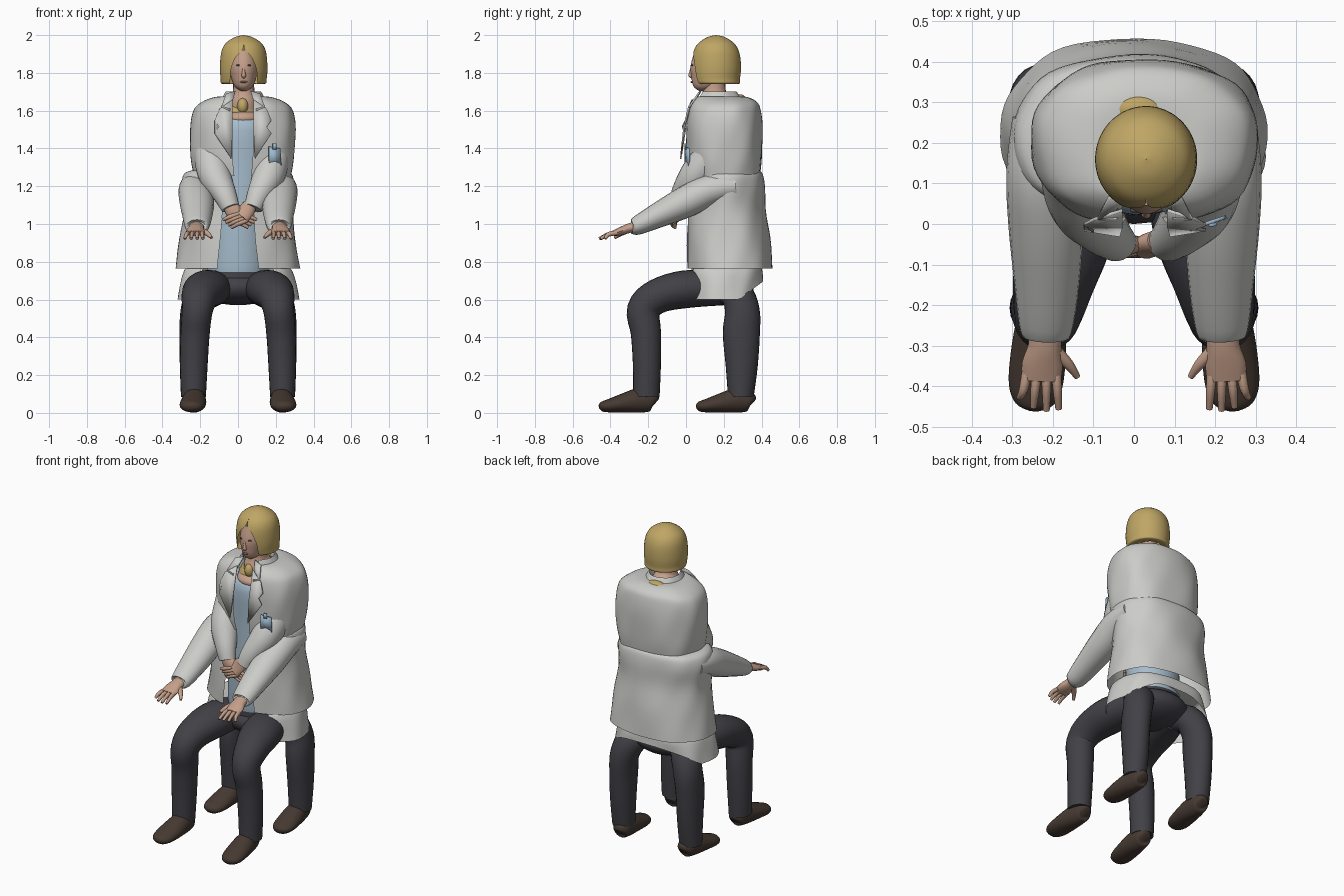
import bpy, bmesh, math
from mathutils import Vector as V


def mat(name, r, g, b):
    m = bpy.data.materials.new(name)
    m.diffuse_color = (r, g, b, 1)
    return m


COAT = mat("coat_white", .60, .60, .58)
BLUE = mat("shirt_blue", .38, .50, .60)
TROUSER = mat("trouser_charcoal", .052, .052, .062)
HAIR = mat("hair_blond", .52, .38, .13)
SKIN = mat("skin", .56, .35, .255)
SHOE = mat("shoe_brown", .062, .042, .032)
DARK = mat("eye_dark", .10, .08, .07)
LIP = mat("lip", .38, .20, .16)
BADGE = mat("badge_blue", .34, .48, .60)


def finish(name, bm, m, angle=50):
    bmesh.ops.remove_doubles(bm, verts=bm.verts, dist=.0004)
    bmesh.ops.recalc_face_normals(bm, faces=bm.faces)
    me = bpy.data.meshes.new(name)
    bm.to_mesh(me)
    bm.free()
    me.materials.append(m)
    ob = bpy.data.objects.new(name, me)
    bpy.context.collection.objects.link(ob)
    bpy.context.view_layer.objects.active = ob
    bpy.ops.object.select_all(action='DESELECT')
    ob.select_set(True)
    bpy.ops.object.shade_smooth_by_angle(angle=math.radians(angle))
    return ob


def spline(rows, k):
    """Catmull-Rom interpolation of rows of numbers."""
    out, n = [], len(rows)
    for i in range(n - 1):
        a, b, c, d = rows[max(i - 1, 0)], rows[i], rows[i + 1], rows[min(i + 2, n - 1)]
        for j in range(k):
            t = j / k
            out.append([.5 * (2 * q + (r - p) * t + (2 * p - 5 * q + 4 * r - s) * t * t
                              + (3 * q - p - 3 * r + s) * t ** 3) for p, q, r, s in zip(a, b, c, d)])
    return out + [list(rows[-1])]


def skin_rings(bm, rings, closed, caps):
    vs = [[bm.verts.new(p) for p in r] for r in rings]
    n = len(vs[0])
    for a, b in zip(vs, vs[1:]):
        for i in range(n if closed else n - 1):
            j = (i + 1) % n
            bm.faces.new((a[i], a[j], b[j], b[i]))
    if caps:
        bm.faces.new(vs[0])
        bm.faces.new(vs[-1])


def tube(name, rows, m, n=20, k=4):
    """Limb through rows of x, y, z, side radius, other radius."""
    rows = spline(rows, k)
    pts = [V(r[:3]) for r in rows]
    d = (pts[-1] - pts[0]).normalized()
    ref = V((0, 1, 0)) if abs(d.x) > .75 else V((1, 0, 0))
    rings = []
    for i, r in enumerate(rows):
        t = (pts[min(i + 1, len(pts) - 1)] - pts[max(i - 1, 0)]).normalized()
        s = (ref - t * ref.dot(t)).normalized()
        u = t.cross(s)
        rings.append([pts[i] + s * math.cos(a) * r[3] + u * math.sin(a) * r[4]
                      for a in (2 * math.pi * j / n for j in range(n))])
    bm = bmesh.new()
    skin_rings(bm, rings, True, True)
    return finish(name, bm, m)


def shell(name, rows, m, e=2.0, wrinkle=0, hem=None, n=56, k=4):
    """Upright shell through rows of z, cx, cy, rx, ry, front gap angle."""
    rings = []
    for z, cx, cy, rx, ry, g in spline(rows, k):
        g = max(g, 0)
        ring = []
        for i in range(n + 1):
            a = g + (2 * math.pi - 2 * g) * i / n
            s, c = math.sin(a), math.cos(a)
            f = 1 + wrinkle * (math.sin(5 * a + 11 * z) + .6 * math.sin(9 * a - 17 * z))
            x = cx + rx * f * math.copysign(abs(s) ** (2 / e), s)
            y = cy - ry * f * math.copysign(abs(c) ** (2 / e), c)
            ring.append((x, y, z + (hem(x, y, z) if hem else 0)))
        rings.append(ring)
    bm = bmesh.new()
    skin_rings(bm, rings, False, False)
    return finish(name, bm, m)


def ball(name, c, r, m):
    bm = bmesh.new()
    bmesh.ops.create_uvsphere(bm, u_segments=28, v_segments=16, radius=1)
    bmesh.ops.scale(bm, vec=r, verts=bm.verts)
    bmesh.ops.translate(bm, vec=c, verts=bm.verts)
    return finish(name, bm, m)


def plate(name, pts, m, t=.008):
    bm = bmesh.new()
    bm.faces.new([bm.verts.new(p) for p in pts])
    bmesh.ops.triangulate(bm, faces=bm.faces)
    ob = finish(name, bm, m, 25)
    ob.modifiers.new("thickness", 'SOLIDIFY').thickness = t
    return ob


# head, face and neck
shell("head", [(1.703, .03, .09, .012, .018, 0), (1.728, .03, .102, .047, .062, 0), (1.78, .03, .12, .068, .092, 0),
               (1.84, .03, .125, .076, .1, 0), (1.92, .03, .14, .065, .093, 0)], SKIN)
tube("nose", [(.03, .036, 1.845, .006, .008), (.03, .026, 1.80, .009, .01), (.03, .024, 1.785, .012, .01),
              (.03, .034, 1.774, .006, .006)], SKIN, 12)
ball("mouth", (.03, .03, 1.752), (.02, .007, .005), LIP)
for s in (-1, 1):
    ball("eye", (.03 + s * .028, .034, 1.84), (.012, .006, .005), DARK)
tube("neck", [(.03, .17, 1.56, .085, .1), (.03, .155, 1.66, .075, .085), (.03, .15, 1.70, .058, .062),
              (.03, .15, 1.77, .055, .058)], SKIN)
ball("chest_skin", (.025, .15, 1.56), (.11, .115, .05), SKIN)

# bobbed hair with pointed face opening, and hair showing in the collar
shell("hair", [(2.0, .03, .16, .001, .001, 0), (1.99, .03, .16, .045, .045, 0), (1.96, .03, .16, .092, .092, 0),
               (1.925, .03, .16, .114, .116, .05), (1.88, .03, .16, .123, .128, .36), (1.82, .03, .16, .126, .131, .56),
               (1.77, .03, .16, .122, .126, .62), (1.743, .03, .165, .117, .118, .68),
               (1.745, .03, .165, .07, .08, .9)], HAIR)
ball("inner_hair", (.02, .185, 1.545), (.12, .13, .125), HAIR)
ball("collar_hair_back", (.012, .283, 1.655), (.062, .038, .032), HAIR)
ball("collar_hair_front", (.025, .085, 1.625), (.03, .035, .042), HAIR)

# shirt
shell("shirt", [(.735, 0, .17, .12, .12, 0), (.735, 0, .17, .16, .14, 0), (1.0, .005, .17, .16, .15, 0),
                (1.3, .015, .18, .18, .155, 0), (1.54, .02, .18, .17, .15, 0), (1.565, .02, .18, .05, .06, 0)], BLUE)

# open coat: upper body, lower body, second hem below
shell("coat_upper", [(1.255, .025, .205, .257, .188, .12), (1.35, .025, .203, .272, .2, .14),
                     (1.5, .027, .202, .279, .202, .15), (1.6, .027, .203, .262, .19, .18),
                     (1.645, .027, .203, .22, .172, .24), (1.672, .026, .19, .15, .135, .34),
                     (1.675, .026, .17, .09, .1, .5)], COAT, 2.4, .011)
shell("coat_lower", [(1.285, 0, .21, .24, .175, .25), (1.265, 0, .212, .285, .195, .25),
                     (1.2, -.003, .212, .298, .206, .25), (1.08, 0, .212, .288, .208, .26),
                     (.93, 0, .222, .305, .222, .27), (.765, 0, .23, .33, .229, .3)], COAT, 2.2, .012)
shell("coat_hem", [(.765, 0, .2, .14, .1, .72), (.77, 0, .2, .23, .17, .7), (.755, 0, .2, .285, .205, .68),
                   (.6, 0, .195, .322, .215, .66)], COAT, 2.3, .014,
      lambda x, y, z: max(0, y - .28) * .75 * max(0, min(1, (.76 - z) / .16)))
shell("coat_collar", [(1.645, .028, .175, .125, .13, .5), (1.69, .028, .17, .1, .105, .6),
                      (1.70, .028, .168, .09, .095, .65), (1.66, .028, .168, .08, .09, .6)], COAT, 2, .01)

# lapels with notch, and collar points
for s in (-1, 1):
    def lap(*pts):
        return [(.027 + s * x, y, z) for x, y, z in pts]
    plate("lapel", lap((.055, .03, 1.66), (.125, .008, 1.61), (.15, -.005, 1.55), (.125, -.014, 1.515),
                       (.15, -.018, 1.48), (.062, -.032, 1.345), (.055, -.008, 1.5)), COAT)
    plate("collar_point", lap((.04, .075, 1.705), (.09, .06, 1.69), (.115, .01, 1.62), (.07, .01, 1.60)), COAT)

# badge with clip
plate("badge", [(.165, -.008, 1.41), (.225, .012, 1.40), (.23, .012, 1.305), (.165, -.008, 1.32)], BADGE, .009)
plate("badge_clip", [(.185, -.008, 1.425), (.205, -.004, 1.425), (.205, -.004, 1.395), (.185, -.008, 1.395)], BADGE)

# pelvis and belt
ball("pelvis", (0, .18, .665), (.21, .18, .095), TROUSER)
shell("belt", [(.745, 0, .17, .163, .145, 0), (.715, 0, .17, .165, .147, 0)], TROUSER)

for s in (-1, 1):
    def m3(*rows):
        return [(s * r[0],) + tuple(r[1:]) for r in rows]

    # outstretched lower arms
    tube("outer_sleeve", m3((.225, .26, 1.2, .075, .065), (.23, .13, 1.18, .085, .082), (.218, 0, 1.118, .092, .084),
                            (.215, -.15, 1.045, .08, .066), (.217, -.265, .988, .064, .048),
                            (.218, -.285, .982, .045, .03)), COAT)
    tube("outer_palm", m3((.218, -.25, .99, .042, .028), (.22, -.3, .978, .041, .026), (.226, -.345, .962, .05, .022),
                          (.228, -.385, .95, .048, .015)), SKIN, 14)
    for bx, tx, ty in ((.264, .282, -.428), (.24, .248, -.452), (.216, .216, -.46), (.192, .186, -.456)):
        tube("outer_finger", m3((bx, -.365, .953, .013, .013), ((bx + tx) / 2, -.41, .945, .011, .012),
                                (tx, ty, .922, .008, .008)), SKIN, 8)
    tube("outer_thumb", m3((.2, -.31, .968, .02, .018), (.163, -.345, .95, .014, .014),
                           (.14, -.377, .928, .008, .008)), SKIN, 8)

    # upper arms brought together in front
    tube("inner_sleeve", [(.02 + s * r[0],) + r[1:] for r in
                          ((.165, .2, 1.48, .085, .1), (.165, .13, 1.36, .088, .092), (.14, .045, 1.25, .086, .085),
                           (.092, -.02, 1.16, .064, .06), (.06, -.048, 1.085, .049, .046))], COAT)
    tube("inner_palm", [(.01 + s * r[0],) + r[1:] for r in
                        ((.055, -.042, 1.105, .036, .03), (.035, -.05, 1.07, .044, .027),
                         (.008, -.057 - .006 * s, 1.035, .042, .022))], SKIN, 14)
    for i in range(4):
        tube("inner_finger", [(.01 + s * (.04 - .014 * i), -.06 - .006 * s, 1.02 + .012 * i, .012, .012),
                              (.01 - s * (.012 + .013 * i), -.066 - .006 * s, 1.0 + .013 * i, .012, .012),
                              (.01 - s * (.045 + .015 * i), -.058, .98 + .014 * i, .008, .008)], SKIN, 8)

    # front bent legs, rear upright legs
    tube("front_leg", m3((.12, .2, .66, .1, .09), (.165, 0, .655, .12, .1), (.2, -.15, .618, .1, .092),
                         (.215, -.225, .545, .082, .088), (.227, -.212, .42, .077, .08),
                         (.234, -.207, .25, .073, .074), (.236, -.21, .085, .066, .07)), TROUSER, 24)
    tube("rear_leg", m3((.13, .18, .66, .08, .08), (.185, .265, .632, .09, .085), (.222, .298, .54, .082, .092),
                        (.234, .293, .42, .076, .098), (.236, .295, .25, .072, .085),
                        (.236, .29, .085, .066, .068)), TROUSER, 24)

    # shoes
    for name, dy in (("front_shoe", 0), ("rear_shoe", .515)):
        tube(name, m3(*[(x, y + dy, z, a, b) for x, y, z, a, b in (
            (.224, -.163, .052, .025, .025), (.225, -.178, .06, .048, .052), (.23, -.24, .067, .06, .066),
            (.236, -.32, .054, .068, .053), (.243, -.40, .039, .066, .037), (.246, -.445, .033, .046, .026),
            (.247, -.46, .03, .015, .01))]), SHOE)
